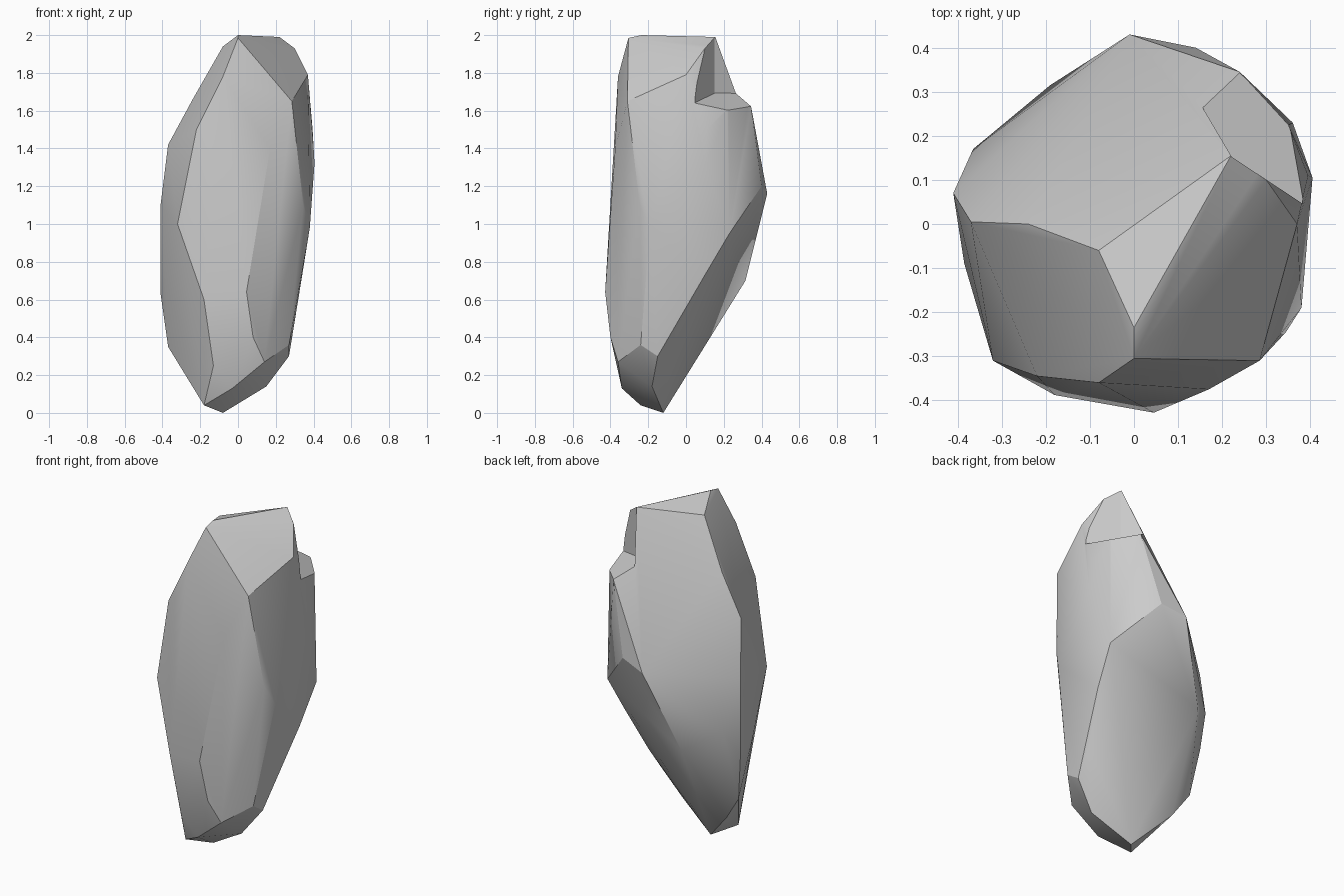
import bpy, bmesh, math

if "Cube" in bpy.data.objects:
    bpy.data.objects.remove(bpy.data.objects["Cube"])

# Key corners of the chipped boulder, grouped from top to bottom
CROWN = [(0, -.235, 2), (0, -.305, 1.985), (.22, .155, 1.99), (.30, .10, 1.93),
         (-.08, -.06, 1.94), (.37, 0, 1.79), (-.08, -.36, 1.78)]
SHOULDER = [(.285, -.31, 1.65), (-.24, 0, 1.66), (.38, .045, 1.66), (.35, .225, 1.62),
            (.24, .345, 1.62), (-.22, -.345, 1.5), (-.37, .005, 1.42), (.17, -.375, 1.4),
            (.395, .11, 1.5)]
WAIST = [(.405, .105, 1.32), (.355, .23, 1.22), (.14, .40, 1.2), (-.01, .43, 1.16),
         (-.41, .07, 1.1), (.345, -.245, 1.1), (.38, -.12, 1.1), (-.32, -.31, 1.0),
         (.38, -.19, .98), (.36, .23, .95), (-.365, .17, .8), (.34, .10, .73),
         (-.19, .315, .7), (-.385, -.09, .7)]
FOOT = [(.045, -.428, .64), (-.41, .07, .63), (-.18, -.388, .6), (.28, -.05, .44),
        (.08, -.40, .4), (-.37, .03, .35), (.27, -.24, .36), (.27, -.15, .3),
        (.14, -.36, .27), (-.13, -.355, .25), (-.27, 0, .2), (.15, -.18, .14),
        (-.03, -.34, .13), (-.08, -.12, 0), (-.18, -.24, .04)]


def hull(name, points):
    """Convex solid around the given points, with flat areas merged."""
    bm = bmesh.new()
    for p in points:
        bm.verts.new(p)
    res = bmesh.ops.convex_hull(bm, input=bm.verts)
    loose = [v for v in bm.verts if not v.link_faces]
    bmesh.ops.delete(bm, geom=loose, context='VERTS')
    bmesh.ops.dissolve_limit(bm, angle_limit=math.radians(1),
                             verts=bm.verts, edges=bm.edges)
    bmesh.ops.recalc_face_normals(bm, faces=bm.faces)
    me = bpy.data.meshes.new(name)
    bm.to_mesh(me)
    bm.free()
    ob = bpy.data.objects.new(name, me)
    bpy.context.collection.objects.link(ob)
    return ob


# Main boulder
rock = hull("rock", CROWN + SHOULDER + WAIST + FOOT)

# Broken notch below the crown: two steep walls over a sloping ledge
outline = [(.46, -.005), (.222, .152), (.105, .35), (.10, .6), (.6, .6), (.6, -.005)]
ledge = [(x, y, 1.855 - .52 * x - .31 * y) for x, y in outline]
cutter = hull("notch_cutter", ledge + [(x, y, 2.3) for x, y in outline])
cutter.hide_render = True

bpy.context.view_layer.objects.active = rock
rock.select_set(True)
mod = rock.modifiers.new("notch", 'BOOLEAN')
mod.operation = 'DIFFERENCE'
mod.solver = 'EXACT'
mod.object = cutter
bpy.ops.object.modifier_apply(modifier=mod.name)
bpy.data.objects.remove(cutter)

# Soft facets with crisp main ridges
bpy.ops.object.shade_smooth_by_angle(angle=math.radians(25))
